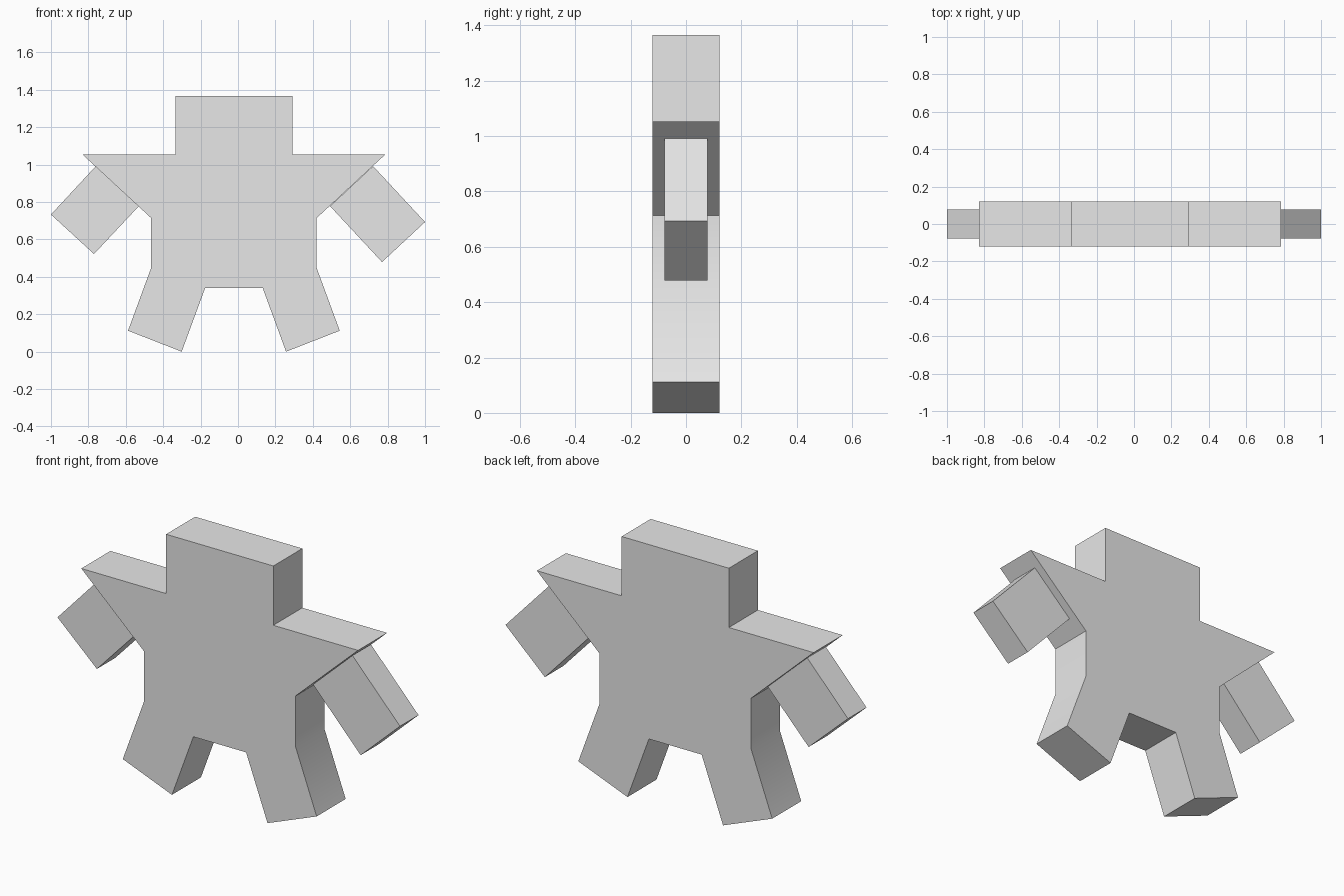
import bpy, bmesh, math

cube = bpy.data.objects.get("Cube")
if cube:
    bpy.data.objects.remove(cube, do_unlink=True)

grey = bpy.data.materials.new("plain_grey")
grey.use_nodes = True
colour = (0.8, 0.8, 0.8, 1)
grey.diffuse_color = colour
grey.node_tree.nodes["Principled BSDF"].inputs["Base Color"].default_value = colour


def slab(name, outline, half_depth):
    """Extrude an (x, z) outline symmetrically along y."""
    bm = bmesh.new()
    face = bm.faces.new([bm.verts.new((x, -half_depth, z)) for x, z in outline])
    extruded = bmesh.ops.extrude_face_region(bm, geom=[face], use_keep_orig=True)["geom"]
    moved = [v for v in extruded if isinstance(v, bmesh.types.BMVert)]
    bmesh.ops.translate(bm, verts=moved, vec=(0, 2 * half_depth, 0))
    bmesh.ops.recalc_face_normals(bm, faces=bm.faces)
    mesh = bpy.data.meshes.new(name)
    bm.to_mesh(mesh)
    bm.free()
    mesh.materials.append(grey)
    obj = bpy.data.objects.new(name, mesh)
    bpy.context.collection.objects.link(obj)
    bpy.ops.object.select_all(action="DESELECT")
    obj.select_set(True)
    bpy.context.view_layer.objects.active = obj
    bpy.ops.object.shade_smooth_by_angle(angle=math.radians(30))
    return obj


# Body with head, shoulders and legs: half outline mirrored about its own axis
axis = -0.022
half = [(0.313, 1.366), (0.313, 1.053), (0.808, 1.053), (0.442, 0.714),
        (0.442, 0.449), (0.566, 0.112), (0.279, 0.0), (0.154, 0.34)]
outline = [(axis + x, z) for x, z in half]
outline += [(axis - x, z) for x, z in reversed(half)]
slab("body", outline, 0.121)

# Arms hanging from the slanted undersides of the shoulders
slab("left_arm", [(0.722, 0.992), (1.0, 0.693), (0.77, 0.479), (0.492, 0.778)], 0.077)
slab("right_arm", [(-0.76, 0.992), (-1.0, 0.733), (-0.77, 0.522), (-0.53, 0.778)], 0.077)
